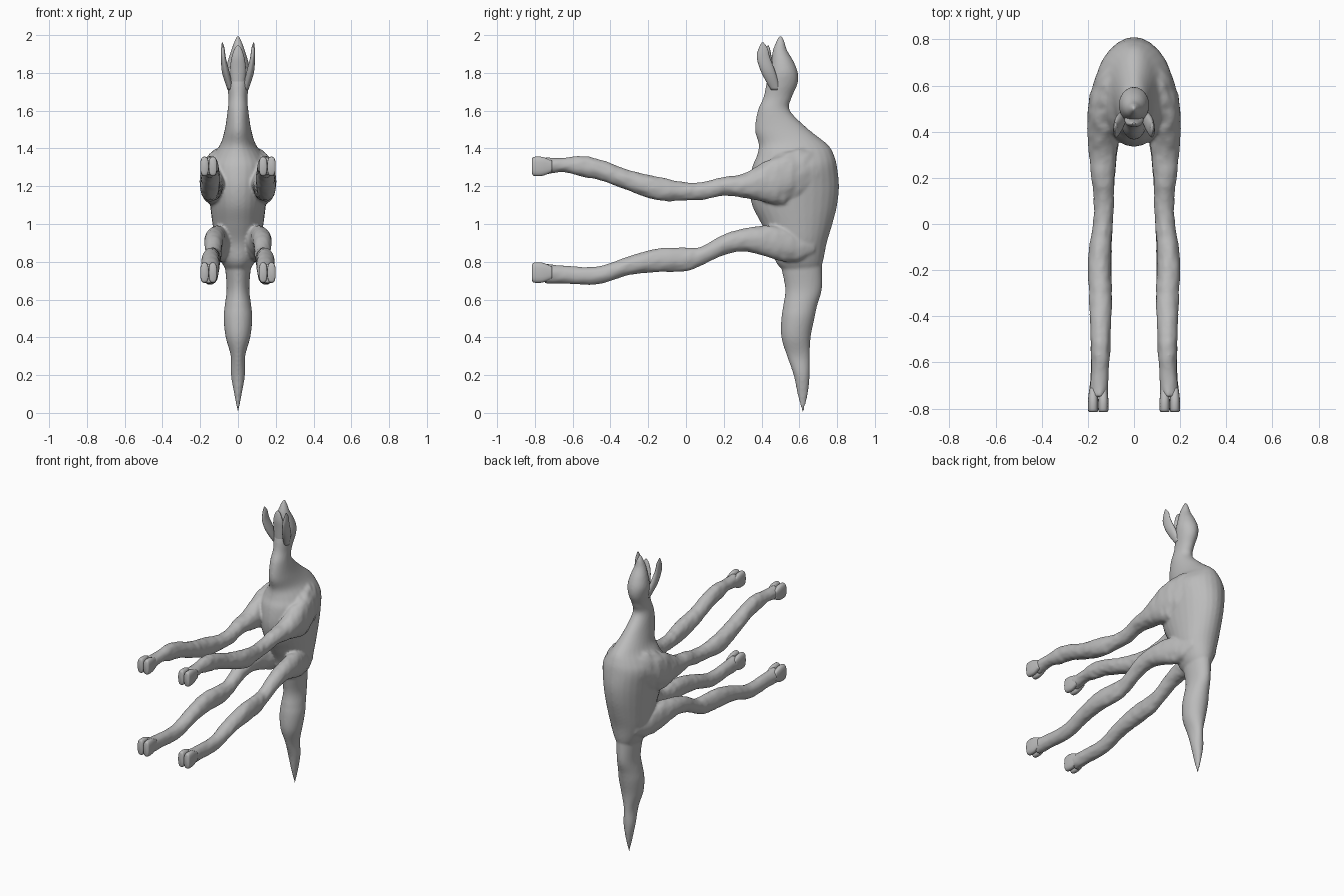
import bpy
import bmesh
import math
from mathutils import Vector, noise

default_cube = bpy.data.objects.get("Cube")
if default_cube:
    bpy.data.objects.remove(default_cube, do_unlink=True)

# One plain hide colour for the whole animal
hide = bpy.data.materials.new("plain grey hide")
hide.use_nodes = True
grey = (0.5, 0.5, 0.5, 1)
hide.diffuse_color = grey
hide.node_tree.nodes["Principled BSDF"].inputs["Base Color"].default_value = grey


def smooth_rows(rows, steps):
    """Catmull-Rom curve through the given section rows."""
    result = []
    last = len(rows) - 1
    for i in range(last):
        before, start = rows[max(i - 1, 0)], rows[i]
        end, after = rows[i + 1], rows[min(i + 2, last)]
        for step in range(steps):
            t = step / steps
            result.append([
                b + t / 2 * (c - a + t * (2 * a - 5 * b + 4 * c - d + t * (3 * (b - c) + d - a)))
                for a, b, c, d in zip(before, start, end, after)])
    result.append(list(rows[last]))
    return result


def loft(bm, rows, axis, side=1, sides=28, steps=5, power=1.0, rough=0.0):
    """Skin rounded sections: (position, low, high, centre x, half width)."""
    rings = []
    for position, low, high, centre, half in smooth_rows(rows, steps):
        ring = []
        for k in range(sides):
            angle = math.tau * k / sides
            c, s = math.cos(angle), math.sin(angle)
            across = math.copysign(abs(c) ** power, c) * max(half, 0.001)
            along = math.copysign(abs(s) ** power, s) * max((high - low) / 2, 0.001)
            middle = (low + high) / 2
            if rough:
                bump = 1 + rough * noise.noise(Vector((c, s, position * 14)) * 2)
                across, along = across * bump, along * bump
            x = side * (centre + across)
            if axis == "z":
                point = (x, middle + along, position)
            else:
                point = (x, position, middle + along)
            ring.append(bm.verts.new(point))
        rings.append(ring)
    for lower, upper in zip(rings, rings[1:]):
        for k in range(sides):
            n = (k + 1) % sides
            bm.faces.new((lower[k], lower[n], upper[n], upper[k]))
    bm.faces.new(rings[0])
    bm.faces.new(rings[-1])


def finish(bm, name):
    """Turn a bmesh into a shaded object."""
    bmesh.ops.recalc_face_normals(bm, faces=bm.faces)
    mesh = bpy.data.meshes.new(name)
    bm.to_mesh(mesh)
    bm.free()
    mesh.materials.append(hide)
    mesh.shade_smooth()
    thing = bpy.data.objects.new(name, mesh)
    bpy.context.collection.objects.link(thing)
    return thing


def centred(rows):
    """Insert a zero centre x into rows that lie on the middle plane."""
    return [(p, low, high, 0, half) for p, low, high, half in rows]


# Sections: position, low edge, high edge, half width
tail = centred([
    (0, .615, .622, .002), (.1, .59, .645, .02), (.2, .57, .655, .037),
    (.3, .535, .655, .038), (.4, .505, .66, .065), (.5, .505, .68, .076),
    (.57, .515, .695, .07), (.66, .525, .72, .06), (.8, .5, .72, .07),
    (.92, .5, .72, .07)])
torso_and_neck = centred([
    (.74, .53, .7, .05), (.8, .475, .725, .088), (.9, .45, .745, .12),
    (1, .4, .775, .135), (1.1, .35, .8, .148), (1.2, .335, .81, .16),
    (1.3, .35, .8, .17), (1.36, .375, .785, .14), (1.42, .385, .75, .095),
    (1.5, .365, .65, .07), (1.6, .38, .55, .055), (1.67, .41, .56, .05),
    (1.74, .425, .59, .06), (1.8, .44, .592, .066), (1.86, .45, .57, .055),
    (1.92, .46, .535, .036), (1.96, .475, .523, .022), (2, .493, .508, .004)])

# Leg sections: position, low edge, high edge, centre x, half width
fore_leg = [
    (-.75, 1.26, 1.352, .153, .04), (-.65, 1.275, 1.35, .148, .038),
    (-.55, 1.25, 1.36, .145, .042), (-.45, 1.23, 1.34, .145, .045),
    (-.3, 1.175, 1.285, .145, .05), (-.15, 1.125, 1.25, .15, .05),
    (0, 1.125, 1.22, .135, .043), (.1, 1.13, 1.225, .13, .044),
    (.2, 1.15, 1.25, .135, .05), (.3, 1.14, 1.265, .135, .06),
    (.4, 1.12, 1.32, .137, .065), (.5, 1.1, 1.37, .125, .075),
    (.6, 1.13, 1.4, .1, .08), (.7, 1.18, 1.38, .07, .07)]
hind_leg = [
    (-.75, .685, .79, .155, .042), (-.65, .685, .78, .15, .038),
    (-.47, .68, .775, .147, .042), (-.3, .73, .83, .145, .048),
    (-.15, .745, .87, .145, .048), (0, .75, .875, .135, .043),
    (.08, .78, .88, .13, .042), (.2, .835, .945, .13, .047),
    (.3, .855, .975, .125, .052), (.4, .835, .99, .115, .056),
    (.5, .805, .99, .095, .06), (.6, .8, .965, .075, .055),
    (.68, .84, .93, .06, .04)]

# Body, neck, head, tail and limbs fused into one skin
skin = bmesh.new()
loft(skin, tail, "z")
loft(skin, torso_and_neck, "z")
for side in (1, -1):
    loft(skin, fore_leg, "y", side, rough=0.1)
    loft(skin, hind_leg, "y", side, rough=0.08)
body = finish(skin, "body")
fuse = body.modifiers.new("fuse", "REMESH")
fuse.mode = "VOXEL"
fuse.voxel_size = 0.008
fuse.use_smooth_shade = True
soften = body.modifiers.new("soften", "SMOOTH")
soften.factor = 0.5
soften.iterations = 5

# Cloven hooves: two blunt toes on every foot
for leg_name, bottom, top in (("fore", 1.255, 1.355), ("hind", .69, .795)):
    for side, side_name in ((1, "left"), (-1, "right")):
        hoof = bmesh.new()
        for shift in (-.022, .022):
            x = .155 + shift
            loft(hoof, [(-.815, bottom + .012, top - .012, x, .017),
                        (-.805, bottom, top, x, .022),
                        (-.76, bottom, top, x, .022),
                        (-.71, bottom + .02, top - .02, x, .016)],
                 "y", side, sides=20, power=0.75)
        finish(hoof, f"{side_name}_{leg_name}_hoof")

# Upright flattened ears
ear_rows = [
    (1.71, .45, .5, .04, .015), (1.8, .4, .475, .064, .02),
    (1.88, .375, .445, .077, .013), (1.93, .385, .432, .08, .009),
    (1.962, .402, .41, .083, .002)]
for side, side_name in ((1, "left"), (-1, "right")):
    ear = bmesh.new()
    loft(ear, ear_rows, "z", side, sides=20)
    finish(ear, f"{side_name}_ear")

# Lower jaw, held slightly open in front of the muzzle
jaw = bmesh.new()
loft(jaw, centred([
    (1.74, .43, .5, .04), (1.82, .425, .475, .042),
    (1.88, .42, .455, .034), (1.925, .425, .445, .02),
    (1.945, .432, .438, .005)]), "z", sides=20)
finish(jaw, "lower_jaw")
